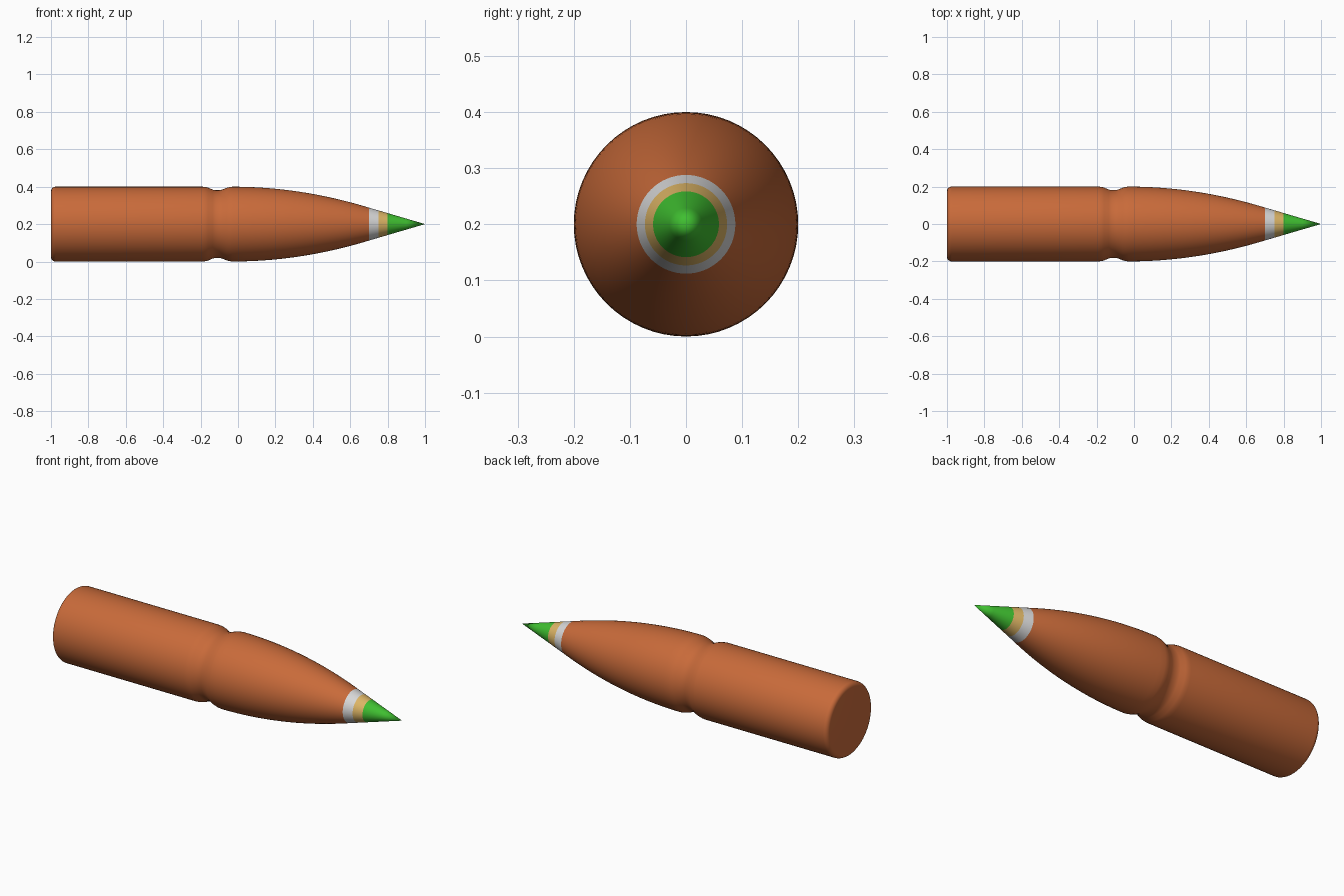
import bpy, bmesh, math
from mathutils import Vector

old = bpy.data.objects.get("Cube")
if old:
    bpy.data.objects.remove(old, do_unlink=True)

RADIUS = 0.2
SEGMENTS = 64


def material(name, rgb):
    mat = bpy.data.materials.new(name)
    mat.use_nodes = True
    mat.diffuse_color = (*rgb, 1)
    mat.node_tree.nodes["Principled BSDF"].inputs["Base Color"].default_value = (*rgb, 1)
    return mat


def lathe(name, profile, mat):
    """Spin (x, radius) points around the long axis."""
    bm = bmesh.new()
    verts = [bm.verts.new((x, 0, r)) for x, r in profile]
    edges = [bm.edges.new(pair) for pair in zip(verts, verts[1:])]
    bmesh.ops.spin(bm, geom=verts + edges, cent=(0, 0, 0), axis=(1, 0, 0),
                   angle=math.tau, steps=SEGMENTS, use_duplicate=False)
    bmesh.ops.remove_doubles(bm, verts=bm.verts, dist=1e-5)
    bmesh.ops.recalc_face_normals(bm, faces=bm.faces)
    # Open sections have no inside, so point every face away from the axis
    for face in bm.faces:
        c = face.calc_center_median()
        if face.normal.dot(Vector((0, c.y, c.z))) < -1e-6:
            face.normal_flip()
    mesh = bpy.data.meshes.new(name)
    bm.to_mesh(mesh)
    bm.free()
    mesh.materials.append(mat)
    obj = bpy.data.objects.new(name, mesh)
    obj.location.z = RADIUS
    bpy.context.collection.objects.link(obj)
    bpy.ops.object.select_all(action="DESELECT")
    obj.select_set(True)
    bpy.context.view_layer.objects.active = obj
    bpy.ops.object.shade_smooth_by_angle(angle=math.radians(35))
    return obj


copper = material("copper", (0.58, 0.145, 0.042))
silver = material("silver", (0.68, 0.68, 0.68))
gold = material("gold", (0.72, 0.46, 0.13))
green = material("green", (0.05, 0.52, 0.03))

# Rounded base
FILLET = 0.025
profile = [(-1, 0)]
for i in range(7):
    a = i / 6 * math.pi / 2
    profile.append((-1 + FILLET * (1 - math.cos(a)),
                    RADIUS - FILLET * (1 - math.sin(a))))

# Crimp groove between the cylinder and the nose
profile += [(-0.19, 0.2), (-0.175, 0.1985), (-0.16, 0.195), (-0.135, 0.184),
            (-0.12, 0.181), (-0.1, 0.181), (-0.085, 0.184),
            (-0.06, 0.194), (-0.045, 0.198)]

# Curved nose
NOSE, BAND, END_RADIUS = -0.03, 0.7, 0.088
for i in range(25):
    t = i / 24
    profile.append((NOSE + (BAND - NOSE) * t, RADIUS - (RADIUS - END_RADIUS) * t * t))
lathe("bullet_body", profile, copper)


# Straight cone: two painted bands and the tip
def cone(x):
    return x, END_RADIUS * (1 - x) / (1 - BAND)


lathe("silver_band", [cone(0.7), cone(0.75)], silver)
lathe("gold_band", [cone(0.75), cone(0.8)], gold)
lathe("green_tip", [cone(0.8), cone(0.9), cone(1)], green)
